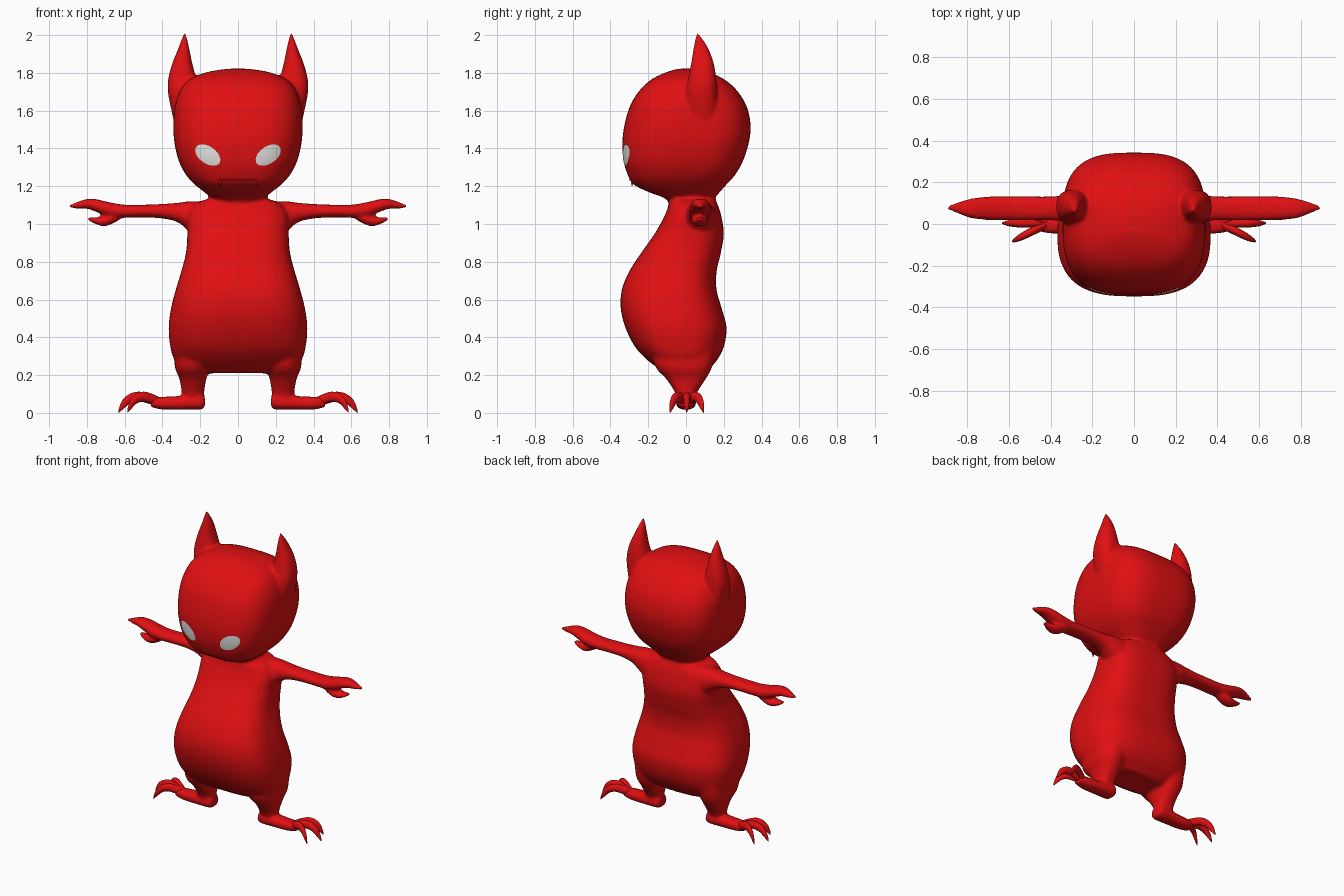
import bpy, bmesh, math
from mathutils import Vector
from mathutils.bvhtree import BVHTree

if "Cube" in bpy.data.objects:
    bpy.data.objects.remove(bpy.data.objects["Cube"])


def material(name, rgb):
    m = bpy.data.materials.new(name)
    m.diffuse_color = (*rgb, 1)
    m.use_nodes = True
    m.node_tree.nodes["Principled BSDF"].inputs["Base Color"].default_value = m.diffuse_color
    return m


RED = material("red skin", (0.75, 0.005, 0.006))
WHITE = material("eye white", (0.8, 0.8, 0.78))


def smooth_rows(rows, steps=5):
    """Catmull-Rom interpolation through the section rows."""
    rows = [Vector(r) for r in rows]
    out = []
    for i in range(len(rows) - 1):
        p0, p1, p2 = rows[max(i - 1, 0)], rows[i], rows[i + 1]
        p3 = rows[min(i + 2, len(rows) - 1)]
        for k in range(steps):
            t = k / steps
            out.append(0.5 * (2 * p1 + (p2 - p0) * t + (2 * p0 - 5 * p1 + 4 * p2 - p3) * t * t
                              + (3 * p1 - p0 - 3 * p2 + p3) * t ** 3))
    return out + [rows[-1]]


def loft(bm, rows, place, power=2.0, n=40):
    """Skin superellipse sections; row = (t, a0, a1, b0, b1)."""
    rings = []
    for t, a0, a1, b0, b1 in smooth_rows(rows):
        ring = []
        for k in range(n):
            c, s = math.cos(2 * math.pi * k / n), math.sin(2 * math.pi * k / n)
            u = math.copysign(abs(c) ** (2 / power), c)
            v = math.copysign(abs(s) ** (2 / power), s)
            ring.append(bm.verts.new(place(t, (a0 + a1) / 2 + u * (a1 - a0) / 2,
                                           (b0 + b1) / 2 + v * (b1 - b0) / 2)))
        rings.append(ring)
    for r, q in zip(rings, rings[1:]):
        for k in range(n):
            bm.faces.new((r[k], r[(k + 1) % n], q[(k + 1) % n], q[k]))
    bm.faces.new(rings[0])
    bm.faces.new(rings[-1])


def finish(bm, name, mat, recalc=True):
    if recalc:
        bmesh.ops.recalc_face_normals(bm, faces=bm.faces)
    for f in bm.faces:
        f.smooth = True
    me = bpy.data.meshes.new(name)
    bm.to_mesh(me)
    bm.free()
    me.materials.append(mat)
    ob = bpy.data.objects.new(name, me)
    bpy.context.collection.objects.link(ob)
    return ob


def upright(side=1):
    return lambda t, a, b: (side * a, b, t)


def sideways(side):
    return lambda t, a, b: (side * t, a, b)


# torso and head: (z, half width, y front, y back)
torso = [(.21, .2, -.10, .10), (.24, .28, -.15, .13), (.28, .335, -.205, .165), (.35, .358, -.27, .2),
         (.45, .367, -.32, .215), (.55, .355, -.345, .19), (.65, .33, -.34, .162), (.75, .3, -.3, .162),
         (.85, .275, -.235, .185), (.95, .268, -.165, .2), (1.05, .265, -.11, .185),
         (1.11, .22, -.09, .165), (1.14, .13, -.08, .15)]
head = [(1.1, .12, -.07, .14), (1.14, .145, -.12, .155), (1.17, .18, -.2, .18), (1.21, .23, -.278, .215),
        (1.26, .275, -.308, .26), (1.33, .312, -.33, .3), (1.42, .335, -.337, .33), (1.5, .342, -.33, .342),
        (1.58, .34, -.312, .334), (1.65, .328, -.284, .308), (1.72, .3, -.235, .258),
        (1.77, .25, -.175, .195), (1.805, .16, -.1, .12), (1.822, .05, -.04, .04)]
# legs and horns: (z, x in, x out, y front, y back)
leg = [(.4, .1, .34, -.2, .17), (.25, .145, .335, -.165, .14), (.18, .168, .31, -.105, .105),
       (.1, .18, .297, -.055, .055), (.03, .18, .295, -.045, .045)]
horn = [(1.5, .22, .33, .03, .14), (1.6, .235, .352, .005, .16), (1.7, .215, .371, 0, .163),
        (1.77, .222, .369, .012, .16), (1.85, .242, .348, .027, .147), (1.92, .256, .32, .038, .123),
        (1.97, .267, .302, .047, .095), (2.012, .275, .286, .053, .066)]
# arm, thumb and foot: (x, y front, y back, z low, z high)
arm = [(.18, 0, .16, .92, 1.12), (.26, 0, .15, .965, 1.12), (.32, .01, .14, 1.01, 1.112),
       (.4, .018, .132, 1.029, 1.106), (.5, .018, .132, 1.035, 1.102), (.6, .018, .132, 1.033, 1.102),
       (.68, .018, .132, 1.038, 1.115), (.75, .023, .127, 1.064, 1.131), (.8, .033, .117, 1.081, 1.132),
       (.85, .053, .102, 1.08, 1.117), (.897, .071, .084, 1.088, 1.1)]
thumb = [(.61, .04, .11, 1.035, 1.08), (.66, .03, .115, 1.003, 1.06), (.71, .03, .115, .988, 1.04),
         (.755, .04, .105, 1, 1.034), (.797, .06, .09, 1.022, 1.038)]
foot = [(.175, -.04, .04, .03, .085), (.2, -.053, .053, .018, .1), (.3, -.05, .05, .017, .09),
        (.4, -.045, .045, .018, .085), (.46, -.035, .035, .03, .08)]

bm = bmesh.new()
for table, power in ((torso, 2.8), (head, 3.0)):
    loft(bm, [(z, -x, x, f, b) for z, x, f, b in table], upright(), power, 64)
for s in (1, -1):
    loft(bm, leg, upright(s), 2.4)
    loft(bm, horn, upright(s), 2.4)
    loft(bm, arm, sideways(s), 2.3)
    loft(bm, thumb, sideways(s))
    loft(bm, foot, sideways(s), 2.5)
body = finish(bm, "body", RED)

# fuse the parts into one softly blended skin
rm = body.modifiers.new("fuse", 'REMESH')
rm.mode, rm.voxel_size, rm.use_smooth_shade = 'VOXEL', 0.01, True
sm = body.modifiers.new("soften", 'SMOOTH')
sm.factor, sm.iterations = 0.5, 6
dg = bpy.context.evaluated_depsgraph_get()
fused = bpy.data.meshes.new_from_object(body.evaluated_get(dg))
body.modifiers.clear()
body.data = fused
fused.materials.clear()
fused.materials.append(RED)
skin = BVHTree.FromPolygons([v.co for v in fused.vertices], [p.vertices for p in fused.polygons])


def on_face(x, z, lift=0.004):
    hit = skin.ray_cast(Vector((x, -2, z)), Vector((0, 1, 0)))[0]
    return Vector((x, hit.y - lift, z))


# toes with curved claws: (x, half width, z low, z high)
toe = [(.4, .022, .03, .075), (.46, .022, .045, .098), (.52, .021, .06, .112), (.57, .019, .05, .102),
       (.61, .012, .018, .07), (.632, .003, 0, .02)]
for s, side in ((1, "right"), (-1, "left")):
    bm = bmesh.new()
    for slope, reach in ((-.5, .8), (0, 1), (.5, .8)):
        loft(bm, [(.4 + (x - .4) * reach, -w, w, a, b) for x, w, a, b in toe],
             lambda t, a, b: (s * t, a + .004 + slope * (t - .41), b), 2, 16)
    finish(bm, "toes_" + side, RED)

# slanted eyes hugging the face
for s, side in ((1, "right"), (-1, "left")):
    bm = bmesh.new()
    n, tilt = 32, math.radians(35)
    rings = []
    for r in (.25, .5, .75, 1):
        ring = []
        for k in range(n):
            t = 2 * math.pi * k / n
            u, v = .075 * r * math.cos(t), .045 * r * math.sin(t)
            ring.append(bm.verts.new(on_face(s * (.16 + u * math.cos(tilt) - v * math.sin(tilt)),
                                             1.365 + u * math.sin(tilt) + v * math.cos(tilt))))
        rings.append(ring)
    bm.faces.new(rings[0])
    for p, q in zip(rings, rings[1:]):
        for k in range(n):
            bm.faces.new((p[k], q[k], q[(k + 1) % n], p[(k + 1) % n]))
    bm.normal_update()
    bmesh.ops.reverse_faces(bm, faces=[f for f in bm.faces if f.normal.y > 0])
    finish(bm, "eye_" + side, WHITE, False)

# thin lip line and two small fangs
bm = bmesh.new()
lip = [on_face(-.1 + .2 * i / 16, 1.235, 0) for i in range(17)]
loft(bm, [(p.x, p.y - .004, p.y + .004, p.z - .004, p.z + .004) for p in lip], sideways(1), 2, 8)
finish(bm, "lip", RED)
for s, side in ((1, "right"), (-1, "left")):
    bm = bmesh.new()
    y = on_face(s * .095, 1.225, 0).y
    loft(bm, [(1.245, .083, .107, y - .006, y + .018), (1.225, .087, .103, y - .006, y + .01),
              (1.2, .094, .096, y - .002, y)], upright(s), 2, 12)
    finish(bm, "fang_" + side, RED)
